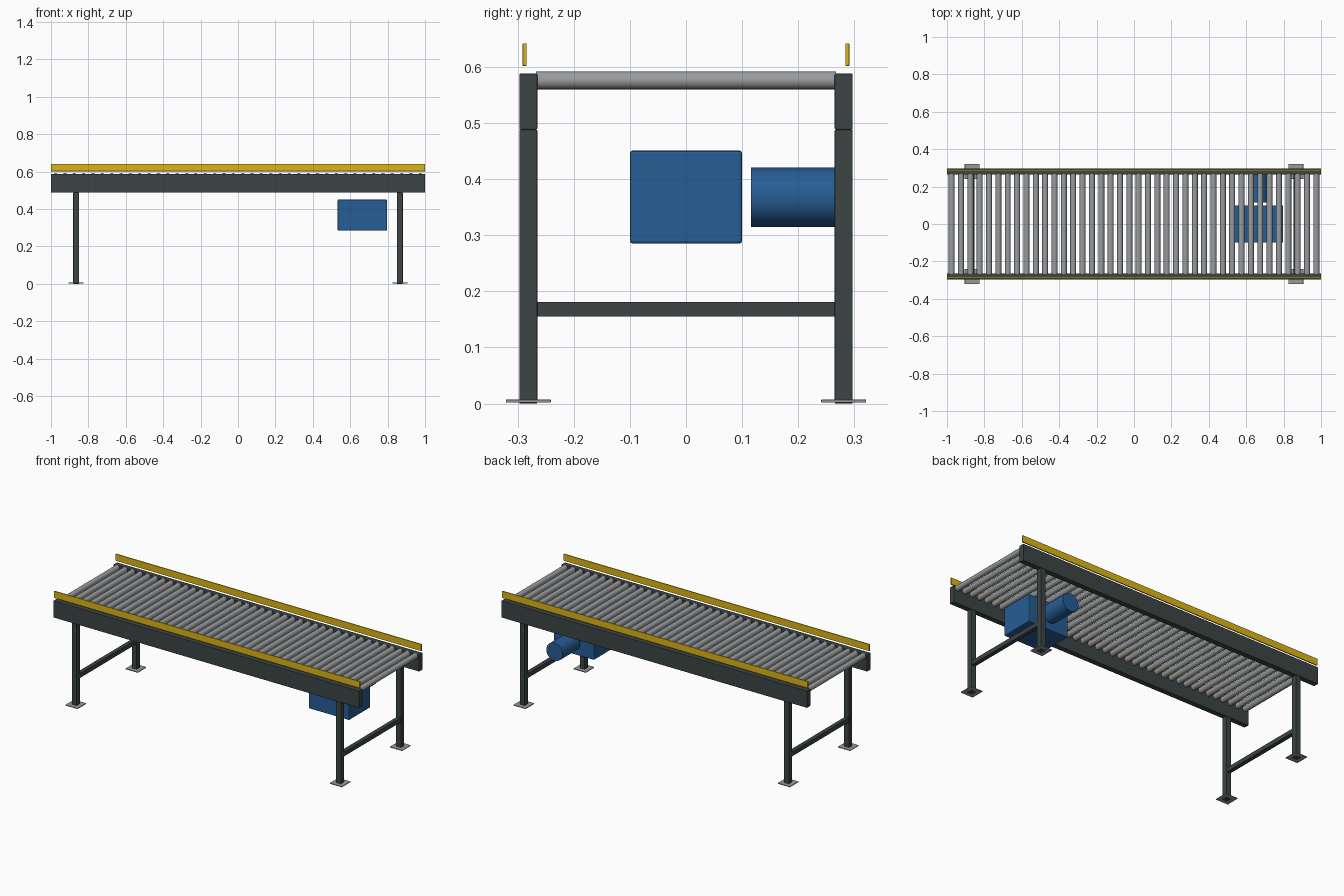
import bpy
import math

if "Cube" in bpy.data.objects:
    bpy.data.objects.remove(bpy.data.objects["Cube"])


def material(name, rgb):
    m = bpy.data.materials.new(name)
    m.diffuse_color = (*rgb, 1)
    m.use_nodes = True
    m.node_tree.nodes["Principled BSDF"].inputs["Base Color"].default_value = m.diffuse_color
    return m


frame_paint = material("dark grey paint", (0.045, 0.058, 0.056))
steel = material("grey steel", (0.32, 0.33, 0.34))
safety_yellow = material("safety yellow", (0.72, 0.46, 0.008))
drive_blue = material("drive blue", (0.02, 0.11, 0.30))


def box(name, x, y, z, mat, bevel=0.002):
    """Box from (min, max) ranges, with small chamfered edges."""
    bpy.ops.mesh.primitive_cube_add(size=1, location=[sum(r) / 2 for r in (x, y, z)])
    ob = bpy.context.object
    ob.name = name
    ob.scale = [r[1] - r[0] for r in (x, y, z)]
    bpy.ops.object.transform_apply(location=False, rotation=False, scale=True)
    ob.data.materials.append(mat)
    if bevel:
        mod = ob.modifiers.new("edge", "BEVEL")
        mod.width = bevel
        mod.segments = 2
    return ob


def cylinder_y(name, x, y, z, radius, sides, mat):
    """Smooth cylinder lying along y."""
    bpy.ops.mesh.primitive_cylinder_add(
        vertices=sides, radius=radius, depth=y[1] - y[0],
        location=(x, sum(y) / 2, z), rotation=(math.pi / 2, 0, 0))
    ob = bpy.context.object
    ob.name = name
    ob.data.materials.append(mat)
    bpy.ops.object.shade_smooth_by_angle()
    return ob


def centred(c, half):
    return (c - half, c + half)


# Side rails and guard rails
for side, s in (("front", -1), ("back", 1)):
    box(f"{side}_side_rail", (-1, 1), centred(s * 0.281, 0.016), (0.488, 0.588), frame_paint)
    box(f"{side}_guard_rail", (-1, 1), centred(s * 0.2875, 0.0035), (0.602, 0.642), safety_yellow, 0.001)

# Rollers
for i in range(40):
    cylinder_y(f"roller_{i + 1}", -0.975 + 0.05 * i, (-0.267, 0.267), 0.576, 0.016, 20, steel)

# Leg frames with foot plates and cross braces
for end, e in (("left", -1), ("right", 1)):
    x = e * 0.865
    for side, s in (("front", -1), ("back", 1)):
        y = s * 0.281
        box(f"{end}_{side}_leg", centred(x, 0.016), centred(y, 0.016), (0, 0.488), frame_paint)
        box(f"{end}_{side}_foot_plate", centred(x, 0.04), centred(y, 0.04), (0.002, 0.007), steel, 0.001)
    box(f"{end}_cross_brace", centred(x, 0.0125), (-0.267, 0.267), (0.155, 0.181), frame_paint, 0.001)

# Drive unit: gearbox and motor
box("gearbox", (0.533, 0.797), (-0.1, 0.1), (0.285, 0.451), drive_blue, 0.005)
cylinder_y("motor", 0.665, (0.116, 0.28), 0.368, 0.053, 32, drive_blue)
